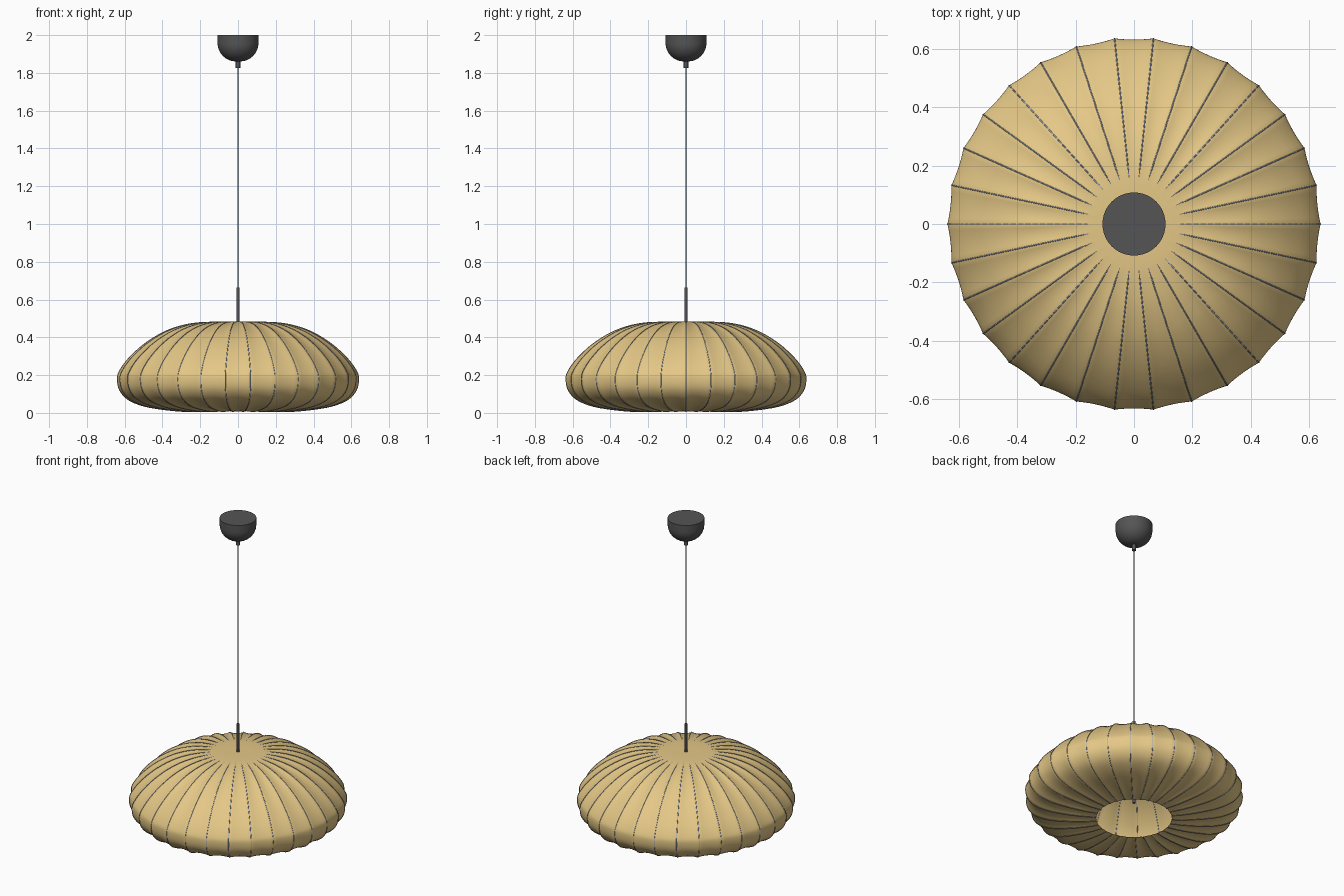
import bpy, bmesh, math
from mathutils import Vector

cube = bpy.data.objects.get("Cube")
if cube:
    bpy.data.objects.remove(cube, do_unlink=True)

RIBS = 30
PANEL = 6      # facets across each fabric panel
SAG = 0.0075   # how far the fabric dips between ribs


def material(name, colour):
    m = bpy.data.materials.new(name)
    m.use_nodes = True
    m.diffuse_color = (*colour, 1)
    bsdf = m.node_tree.nodes["Principled BSDF"]
    bsdf.inputs["Base Color"].default_value = (*colour, 1)
    bsdf.inputs["Roughness"].default_value = 0.7
    return m


tan = material("tan fabric", (0.78, 0.575, 0.24))
charcoal = material("charcoal plastic", (0.09, 0.09, 0.09))
steel = material("pale blue steel", (0.34, 0.38, 0.46))


def finish(obj, mat, angle=40):
    obj.data.materials.append(mat)
    bpy.ops.object.select_all(action="DESELECT")
    obj.select_set(True)
    bpy.context.view_layer.objects.active = obj
    bpy.ops.object.shade_smooth_by_angle(angle=math.radians(angle))


def lathe(name, profile, mat, count, dip=None, angle=40):
    """Spin (radius, z) pairs around z; dip(i, step) may shift each point."""
    bm = bmesh.new()
    rings = []
    for i, (r, z) in enumerate(profile):
        if r == 0:
            rings.append([bm.verts.new((0, 0, z))] * count)
            continue
        ring = []
        for k in range(count):
            dr, dz = dip(i, k) if dip else (0, 0)
            a = math.tau * k / count
            ring.append(bm.verts.new(((r + dr) * math.cos(a), (r + dr) * math.sin(a), z + dz)))
        rings.append(ring)
    for a, b in zip(rings, rings[1:]):
        for k in range(count):
            n = (k + 1) % count
            corners = dict.fromkeys((a[k], b[k], b[n], a[n]))
            bm.faces.new(list(corners))
    mesh = bpy.data.meshes.new(name)
    bm.to_mesh(mesh)
    bm.free()
    obj = bpy.data.objects.new(name, mesh)
    bpy.context.collection.objects.link(obj)
    finish(obj, mat, angle)


def smooth_path(points, steps):
    """Catmull-Rom curve through the points."""
    p = [Vector(q) for q in points]
    p = [2 * p[0] - p[1]] + p + [2 * p[-1] - p[-2]]
    out = []
    for a, b, c, d in zip(p, p[1:], p[2:], p[3:]):
        for s in range(steps):
            t = s / steps
            out.append(0.5 * (2 * b + (c - a) * t + (2 * a - 5 * b + 4 * c - d) * t * t
                              + (3 * b - a - 3 * c + d) * t ** 3))
    return out + [p[-2]]


# Shade section, from the crown over the belly to the lower opening
section = smooth_path([(0.008, 0.484), (0.1, 0.484), (0.2, 0.479), (0.3, 0.462), (0.4, 0.425),
                       (0.5, 0.362), (0.58, 0.288), (0.626, 0.225), (0.639, 0.183),
                       (0.628, 0.122), (0.582, 0.07), (0.5, 0.036), (0.4, 0.018),
                       (0.3, 0.008), (0.222, 0.006)], 4)


def dip(i, k):
    a, b = section[max(i - 1, 0)], section[min(i + 1, len(section) - 1)]
    t = (b - a).normalized()
    u = (k % PANEL) / PANEL
    taper = min(max((section[i].x - 0.15) / 0.2, 0), 1)
    d = SAG * taper * 4 * u * (1 - u)
    return t.y * d, -t.x * d   # towards the inside of the shade


lathe("shade", section, tan, RIBS * PANEL, dip, angle=60)

# Wire ribs along the seams
curve = bpy.data.curves.new("shade_ribs", "CURVE")
curve.dimensions = "3D"
curve.bevel_depth = 0.0022
curve.bevel_resolution = 1
wire = [p for p in section if p.x > 0.13]
for n in range(RIBS):
    a = math.tau * n / RIBS
    spline = curve.splines.new("POLY")
    spline.points.add(len(wire) - 1)
    for pt, p in zip(spline.points, wire):
        # Near the crown the wire sinks beneath the fabric
        z = p.y - 0.003 * max(0, 1 - (p.x - 0.13) / 0.08) * (p.y > 0.3)
        pt.co = (p.x * math.cos(a), p.x * math.sin(a), z, 1)
ribs = bpy.data.objects.new("shade_ribs", curve)
bpy.context.collection.objects.link(ribs)
bpy.ops.object.select_all(action="DESELECT")
ribs.select_set(True)
bpy.context.view_layer.objects.active = ribs
bpy.ops.object.convert(target="MESH")
finish(ribs, steel, 60)


def rod(name, radius, low, high):
    lathe(name, [(0, high), (radius, high), (radius, low), (0, low)], charcoal, 16)


# Hanging hardware
rod("stem", 0.008, 0.11, 0.665)
rod("cord", 0.003, 0.66, 1.84)
rod("cord_grip", 0.012, 1.825, 1.87)

# Ceiling cup: straight collar and rounded bowl
bowl = [(0.012 + 0.096 * math.cos(a), 1.958 - 0.097 * math.sin(a))
        for a in (math.pi / 2 * i / 12 for i in range(13))]
lathe("ceiling_cup", [(0, 2), (0.108, 2)] + bowl + [(0, 1.861)], charcoal, 48)
